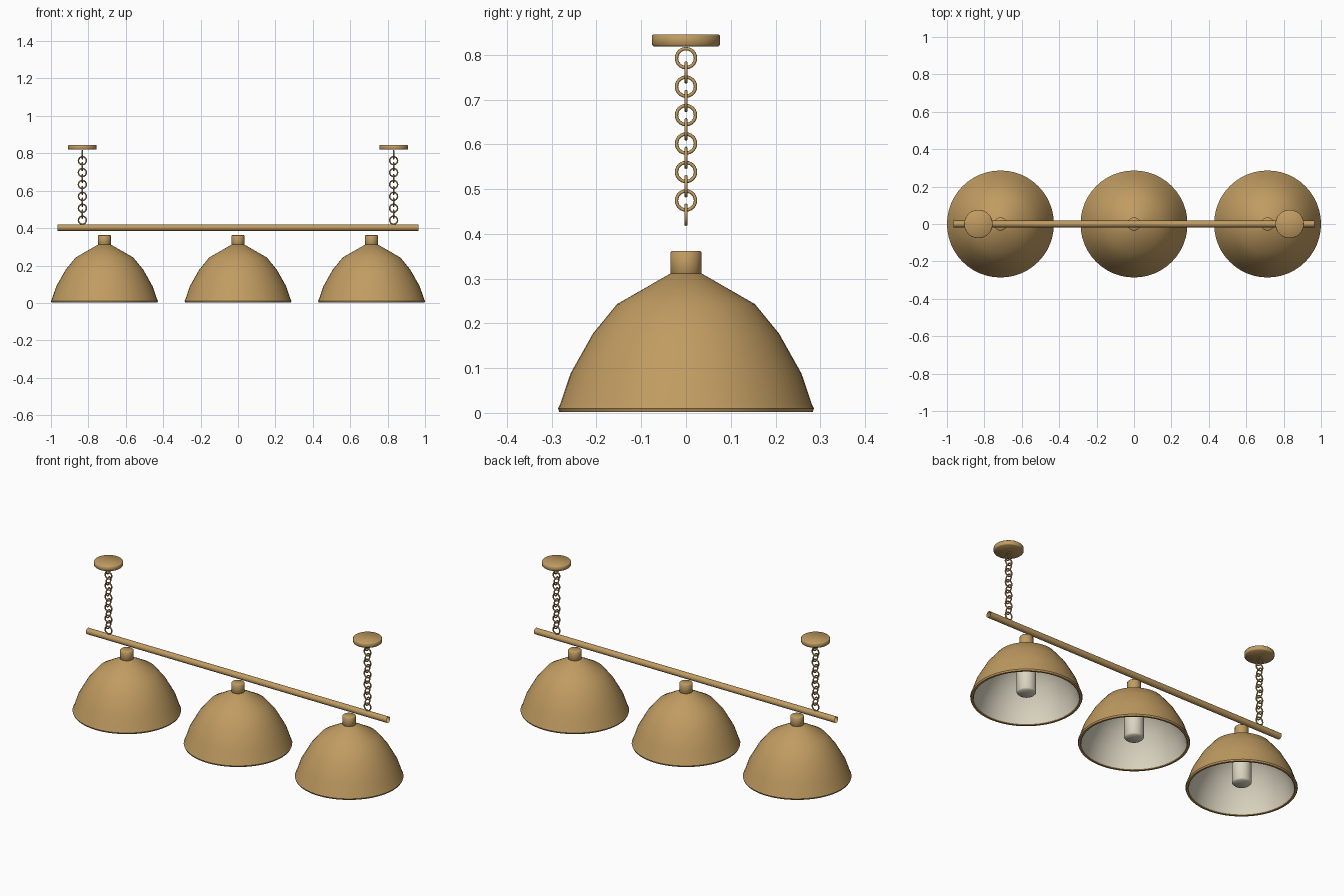
import bpy, math
from mathutils import Matrix

if "Cube" in bpy.data.objects:
    bpy.data.objects.remove(bpy.data.objects["Cube"], do_unlink=True)


def material(name, rgb):
    m = bpy.data.materials.new(name)
    m.use_nodes = True
    m.diffuse_color = (*rgb, 1)
    m.node_tree.nodes["Principled BSDF"].inputs["Base Color"].default_value = (*rgb, 1)
    return m


BRASS = material("aged brass", (0.53, 0.33, 0.12))
CREAM = material("cream", (0.72, 0.67, 0.54))


def finish(ob, name, mat, angle=30):
    ob.name = name
    ob.data.materials.append(mat)
    bpy.ops.object.shade_smooth_by_angle(angle=math.radians(angle))
    return ob


def lathe(name, profile, loc, mat, angle=30, sides=48):
    """Revolve (radius, z) points around the vertical axis."""
    verts, faces = [], []
    for r, z in profile:
        for i in range(sides):
            a = math.tau * i / sides
            verts.append((r * math.cos(a), r * math.sin(a), z))
    for k in range(len(profile) - 1):
        for i in range(sides):
            j = (i + 1) % sides
            a, b = k * sides, (k + 1) * sides
            faces.append((a + i, a + j, b + j, b + i))
    me = bpy.data.meshes.new(name)
    me.from_pydata(verts, [], faces)
    ob = bpy.data.objects.new(name, me)
    bpy.context.collection.objects.link(ob)
    ob.location = loc
    bpy.ops.object.select_all(action="DESELECT")
    bpy.context.view_layer.objects.active = ob
    ob.select_set(True)
    return finish(ob, name, mat, angle)


def disc(name, r, z0, z1, loc, mat, bevel):
    """Closed cylinder with softened rims."""
    prof = [(0.0001, z0), (r - bevel, z0), (r, z0 + bevel),
            (r, z1 - bevel), (r - bevel, z1), (0.0001, z1)]
    return lathe(name, prof, loc, mat, 50)


# Shade shell, listed from the rolled rim up to the neck
OUTER = [(0.268, 0.006), (0.272, 0.002), (0.283, 0.002), (0.286, 0.010), (0.281, 0.020),
         (0.258, 0.088), (0.208, 0.177), (0.154, 0.243), (0.034, 0.312), (0.0001, 0.314)]
LINING = [(0.0001, 0.300), (0.034, 0.298), (0.148, 0.233), (0.199, 0.170),
          (0.248, 0.083), (0.268, 0.006)]

for side, x in (("right", -0.714), ("middle", 0), ("left", 0.714)):
    at = (x, 0, 0)
    lathe(side + "_shade", OUTER, at, BRASS, 35)
    lathe(side + "_shade_lining", LINING, at, CREAM, 35)
    disc(side + "_shade_cap", 0.035, 0.305, 0.362, at, BRASS, 0.003)
    disc(side + "_bulb", 0.05, 0.03, 0.29, at, CREAM, 0.008)

# Open-ended hanging bar
bpy.ops.mesh.primitive_cylinder_add(vertices=24, radius=0.0175, depth=1.93, end_fill_type="NOTHING",
                                    location=(0, 0, 0.4025), rotation=(0, math.pi / 2, 0))
finish(bpy.context.object, "hanging_bar", BRASS)

# Ceiling plates and chains of alternating round links
for side, x in (("right", -0.832), ("left", 0.832)):
    disc(side + "_ceiling_plate", 0.076, 0.819, 0.845, (x, 0, 0), BRASS, 0.003)
    for n in range(12):
        turn = math.pi / 2 if n % 2 == 0 else 0
        bpy.ops.mesh.primitive_torus_add(major_radius=0.0212, minor_radius=0.0038,
                                         major_segments=24, minor_segments=10,
                                         location=(x, 0, 0.7925 - 0.0318 * n),
                                         rotation=(math.pi / 2, 0, turn))
        finish(bpy.context.object, f"{side}_chain_link_{n + 1}", BRASS, 60)
